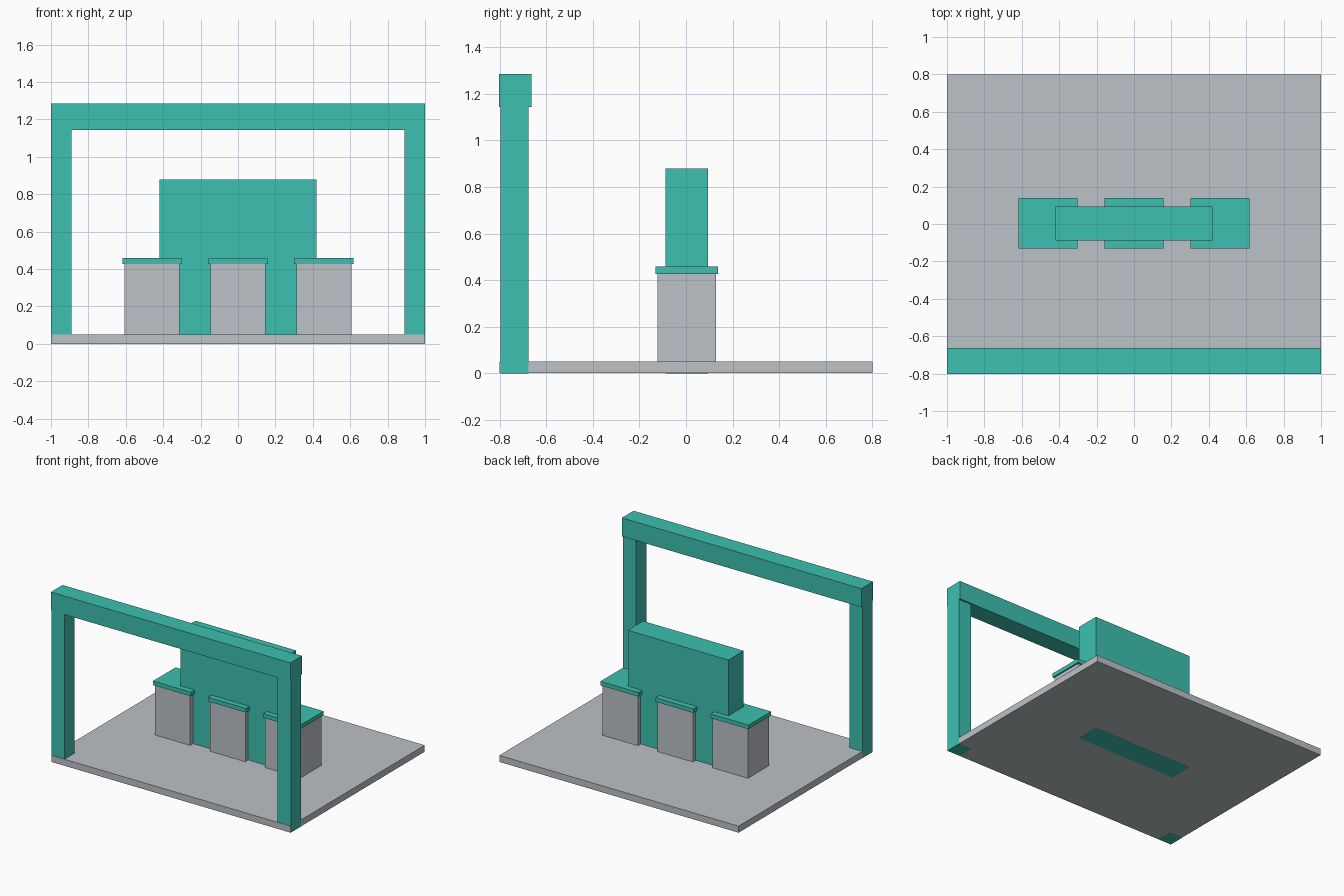
import bpy

if "Cube" in bpy.data.objects:
    bpy.data.objects.remove(bpy.data.objects["Cube"])


def material(name, rgb):
    m = bpy.data.materials.new(name)
    m.diffuse_color = (*rgb, 1)
    m.use_nodes = True
    m.node_tree.nodes["Principled BSDF"].inputs["Base Color"].default_value = m.diffuse_color
    return m


teal = material("teal", (0.048, 0.527, 0.440))
grey = material("light grey", (0.503, 0.539, 0.571))


def box(name, x, y, z, mat):
    """Box spanning the given (min, max) ranges."""
    spans = (x, y, z)
    bpy.ops.mesh.primitive_cube_add(size=1)
    o = bpy.context.object
    o.name = name
    for v in o.data.vertices:
        v.co = [s[0] if c < 0 else s[1] for c, s in zip(v.co, spans)]
    o.data.materials.append(mat)
    return o


# Floor slab, a hair inside the posts so their faces do not coincide
box("floor_slab", (-0.9993, 0.9993), (-0.8, 0.8), (0.0007, 0.05), grey)

# Gate frame along the front edge
for side, name in ((-1, "left"), (1, "right")):
    box(name + "_post", sorted((side * 0.89, side)), (-0.797, -0.677), (0, 1.144), teal)
box("top_beam", (-1, 1), (-0.803, -0.664), (1.144, 1.284), teal)

# Central upright panel
box("centre_panel", (-0.42, 0.42), (-0.088, 0.094), (0, 0.88), teal)

# Three pedestals with overhanging caps
for i, name in enumerate(("left", "middle", "right")):
    cx = (i - 1) * 0.46
    box(name + "_pedestal", (cx - 0.147, cx + 0.147), (-0.123, 0.128), (0.05, 0.427), grey)
    box(name + "_cap", (cx - 0.158, cx + 0.158), (-0.131, 0.138), (0.427, 0.458), teal)
